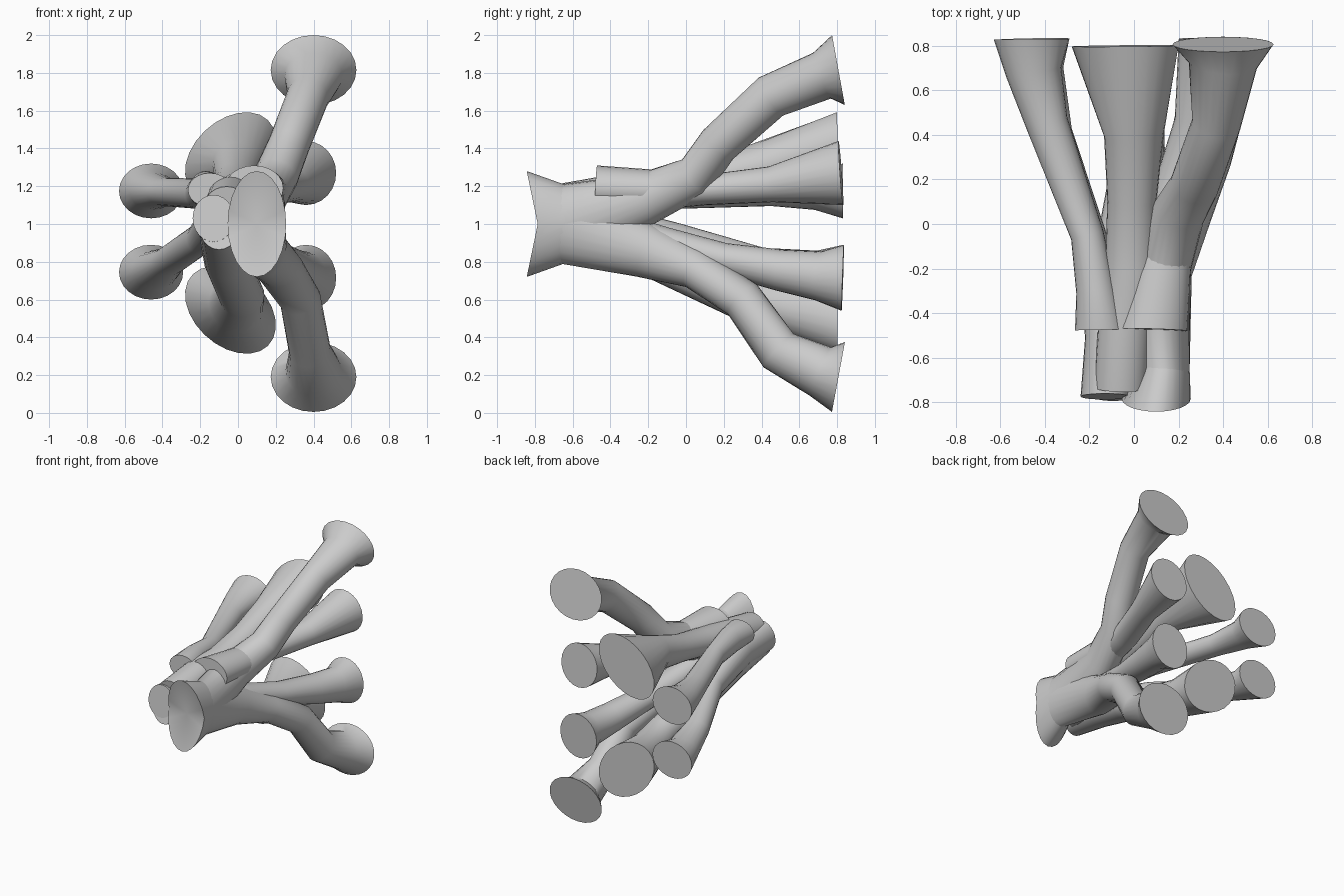
import bpy, bmesh, math
from mathutils import Vector

SIDES = 24


def tube(name, path, roll=0.0, tilt=0.45, saddle=0.0):
    """Capped flared tube; each path entry is x, y, z, side radius, height radius."""
    bm = bmesh.new()
    pts = [Vector(p[:3]) for p in path]
    rings = []
    for i, p in enumerate(path):
        t = (pts[min(i + 1, len(pts) - 1)] - pts[max(i - 1, 0)]).normalized()
        if i == len(pts) - 1:
            t = Vector((t.x * 0.15, t.y, t.z * tilt)).normalized()
        if i == 0:
            t = Vector((0, 1, 0)) if saddle else Vector((t.x * 0.2, t.y, t.z)).normalized()
        side = t.cross(Vector((0, 0, 1))).normalized()
        up = side.cross(t)
        r = roll if i >= len(pts) - 2 else 0
        a, b = (side * math.cos(r) + up * math.sin(r),
                up * math.cos(r) - side * math.sin(r))
        ring = []
        for k in range(SIDES):
            # keep the vertices aligned from ring to ring despite the roll
            w = math.tau * k / SIDES - r
            v = pts[i] + a * (p[3] * math.cos(w)) + b * (p[4] * math.sin(w))
            if i == 0:
                v.y -= saddle * abs(math.sin(w))
            ring.append(bm.verts.new(v))
        rings.append(ring)
    for r0, r1 in zip(rings, rings[1:]):
        for k in range(SIDES):
            j = (k + 1) % SIDES
            bm.faces.new((r0[k], r0[j], r1[j], r1[k]))
    # end caps: the saddle-shaped mouth fans in to its centre
    if saddle:
        c = bm.verts.new(pts[0])
        for k in range(SIDES):
            bm.faces.new((c, rings[0][(k + 1) % SIDES], rings[0][k]))
    else:
        bm.faces.new(rings[0])
    bm.faces.new(rings[-1])
    bmesh.ops.recalc_face_normals(bm, faces=bm.faces)
    me = bpy.data.meshes.new(name)
    bm.to_mesh(me)
    bm.free()
    ob = bpy.data.objects.new(name, me)
    bpy.context.collection.objects.link(ob)
    bpy.ops.object.select_all(action='DESELECT')
    ob.select_set(True)
    bpy.context.view_layer.objects.active = ob
    bpy.ops.object.shade_smooth_by_angle(angle=math.radians(40))


# Outer right tubes, sharing the saddle-shaped front mouth
tube("upper_outer_tube", [
    (.10, -.785, 1.0, .155, .28), (.14, -.65, 1.005, .11, .205), (.12, -.22, 1.13, .13, .14),
    (.20, .05, 1.25, .12, .115), (.27, .17, 1.42, .11, .11), (.37, .45, 1.675, .11, .12),
    (.40, .72, 1.785, .155, .13), (.40, .807, 1.815, .227, .188)], tilt=.53, saddle=.058)
tube("lower_outer_tube", [
    (.10, -.785, 1.0, .155, .28), (.14, -.65, .995, .11, .205), (.13, -.22, .86, .13, .145),
    (.22, .05, .765, .13, .11), (.33, .30, .60, .11, .11), (.38, .49, .33, .11, .12),
    (.40, .71, .22, .15, .14), (.40, .807, .19, .227, .188)], tilt=.6, saddle=.058)

# Inner right tubes
tube("upper_right_tube", [
    (.085, -.475, 1.19, .155, .12), (.13, -.2, 1.18, .125, .11), (.17, .1, 1.18, .10, .08),
    (.28, .45, 1.21, .10, .095), (.36, .82, 1.27, .16, .17)])
tube("lower_right_tube", [
    (-.06, -.71, 1.0, .10, .13), (.06, -.4, .95, .12, .12), (.14, -.1, .89, .10, .09),
    (.22, .2, .815, .10, .085), (.30, .5, .755, .11, .11), (.35, .7, .725, .12, .13),
    (.36, .83, .715, .16, .175)])

# Middle tubes with wide tilted ends
tube("upper_middle_tube", [
    (-.06, -.735, 1.09, .12, .11), (-.04, -.45, 1.14, .12, .11), (-.01, -.2, 1.17, .12, .10),
    (-.01, .1, 1.23, .11, .10), (0, .4, 1.30, .13, .14), (-.04, .80, 1.36, .275, .19)],
    math.radians(42), tilt=.1)
tube("lower_middle_tube", [
    (-.10, -.76, 1.0, .11, .14), (-.08, -.45, .92, .12, .13), (-.06, -.15, .80, .12, .10),
    (.02, .28, .62, .12, .12), (-.01, .5, .57, .15, .14), (-.04, .80, .545, .275, .19)],
    math.radians(-42), tilt=.1)

# Left tubes
tube("upper_left_tube", [
    (-.15, -.475, 1.18, .115, .09), (-.17, -.3, 1.18, .09, .10), (-.21, -.05, 1.16, .075, .08),
    (-.39, .45, 1.17, .095, .075), (-.45, .68, 1.175, .125, .10), (-.46, .83, 1.175, .17, .145)])
tube("lower_left_tube", [
    (-.13, -.775, 1.03, .11, .125), (-.13, -.5, 1.0, .09, .12), (-.2, -.05, .92, .075, .085),
    (-.37, .4, .80, .095, .075), (-.44, .68, .755, .125, .105), (-.46, .83, .745, .17, .145)])
